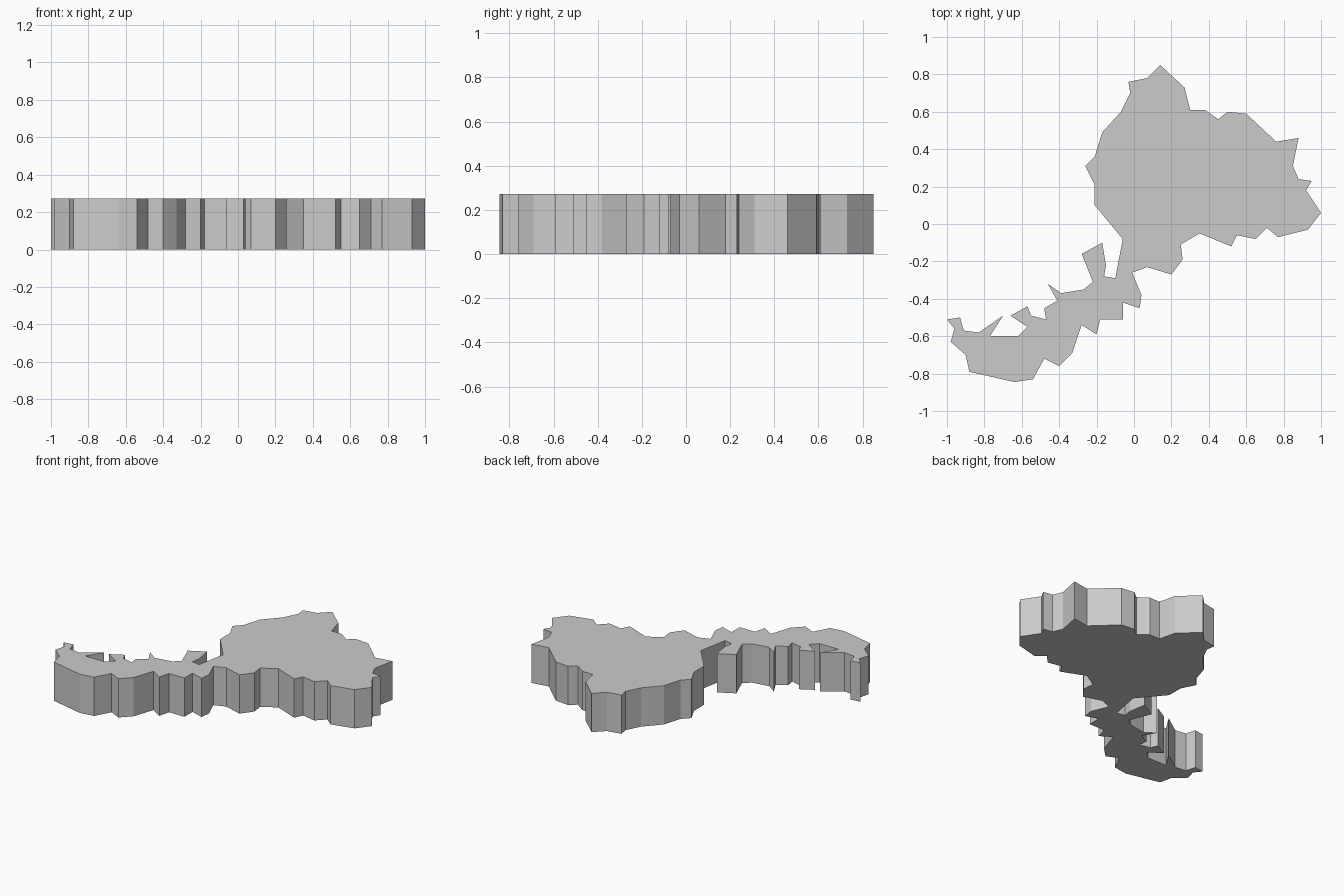
import bpy, bmesh

HEIGHT = 0.273

# Irregular coastline, clockwise from the northern tip
coast = [
    # north-east shore of the broad body
    (.14, .85), (.27, .73), (.30, .61), (.38, .61), (.45, .56), (.50, .60),
    (.60, .59), (.76, .44), (.88, .46), (.85, .31), (.88, .24), (.95, .23),
    (.92, .18), (1, .06), (.93, -.03),
    # south shore of the broad body
    (.77, -.07), (.71, -.02), (.65, -.08), (.55, -.06), (.52, -.12),
    (.35, -.05), (.25, -.11), (.26, -.19), (.20, -.27), (.07, -.23),
    # outer shore of the tail
    (-.01, -.26), (.04, -.38), (.03, -.45), (-.06, -.42), (-.06, -.51),
    (-.18, -.51), (-.20, -.59), (-.28, -.54), (-.33, -.69), (-.40, -.76),
    (-.48, -.72), (-.54, -.83), (-.64, -.845), (-.88, -.79), (-.90, -.70),
    (-.98, -.63), (-.96, -.56), (-1, -.51),
    # jagged inner shore of the tail
    (-.93, -.50), (-.91, -.57), (-.83, -.58), (-.70, -.49), (-.77, -.60),
    (-.62, -.60), (-.57, -.55), (-.66, -.49), (-.57, -.44), (-.55, -.49),
    (-.47, -.51), (-.48, -.45), (-.41, -.41), (-.46, -.32), (-.39, -.37),
    (-.27, -.35), (-.22, -.31), (-.28, -.16), (-.17, -.10), (-.15, -.22),
    (-.16, -.28), (-.10, -.29),
    # west shore of the broad body
    (-.06, -.08), (-.21, .10), (-.21, .21), (-.26, .31), (-.21, .36),
    (-.17, .49), (-.07, .60), (-.02, .70), (-.03, .76), (.07, .78),
]

# Flat slab: fill the outline, then raise it into a solid
bm = bmesh.new()
base = bm.faces.new([bm.verts.new((x, y, 0)) for x, y in coast])
raised = bmesh.ops.extrude_face_region(bm, geom=[base], use_keep_orig=True)
top = [g for g in raised["geom"] if isinstance(g, bmesh.types.BMVert)]
bmesh.ops.translate(bm, verts=top, vec=(0, 0, HEIGHT))
bmesh.ops.recalc_face_normals(bm, faces=bm.faces[:])

mesh = bpy.data.meshes.new("map_slab")
bm.to_mesh(mesh)
bm.free()
bpy.context.collection.objects.link(bpy.data.objects.new("map_slab", mesh))
